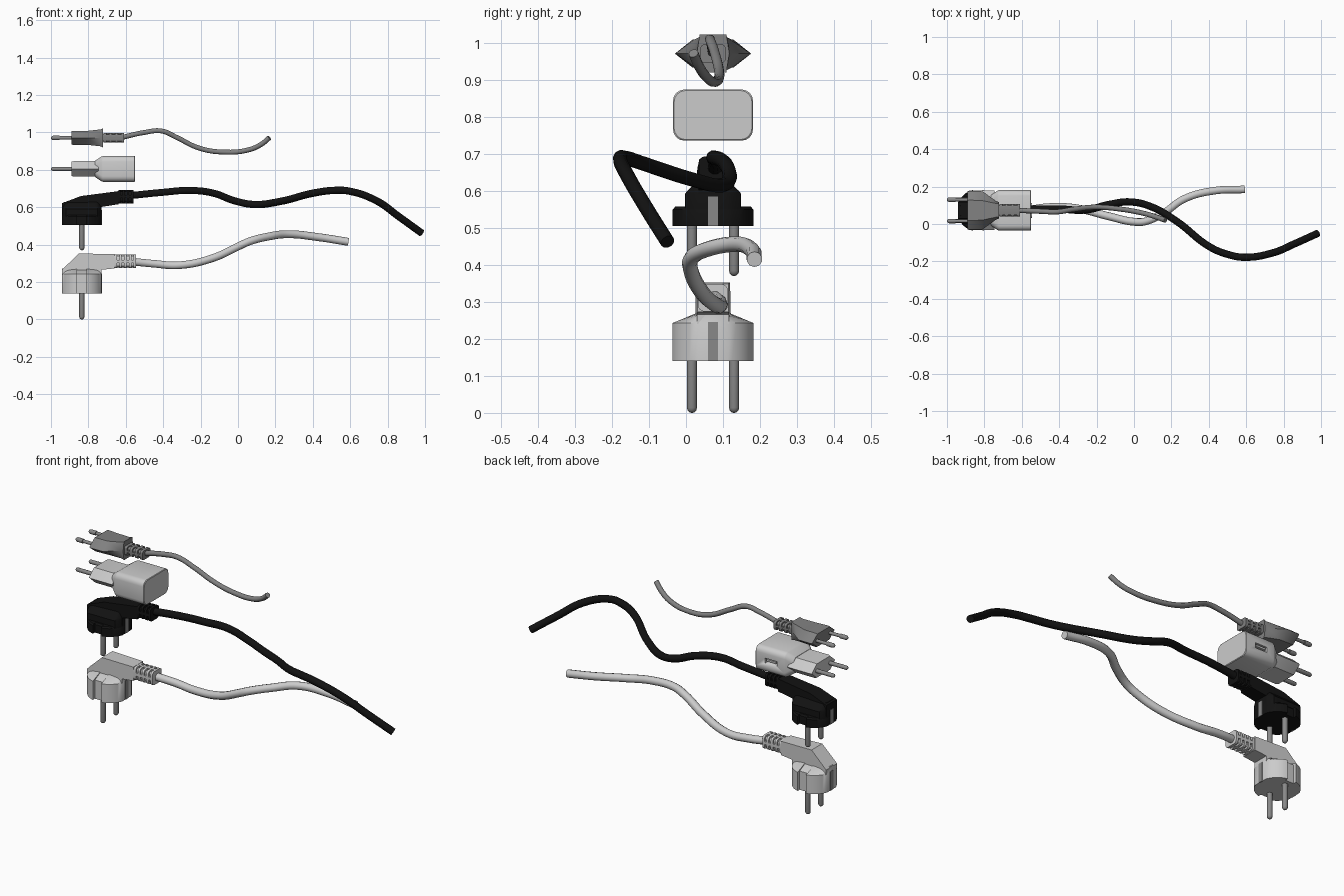
import bpy, bmesh, math

if "Cube" in bpy.data.objects:
    bpy.data.objects.remove(bpy.data.objects["Cube"])

def material(name, v):
    m = bpy.data.materials.new(name)
    m.diffuse_color = (v, v, v, 1)
    m.use_nodes = True
    m.node_tree.nodes["Principled BSDF"].inputs["Base Color"].default_value = m.diffuse_color
    return m

WHITE = material("white_plastic", 0.60)
GREY = material("grey_plastic", 0.22)
METAL = material("pin_metal", 0.25)
BLACK = material("black_plastic", 0.006)
CY = 0.073           # common centre line of all plugs in y
PX = -0.835          # centre of the angled plugs in x
PIN_Y = (CY - 0.057, CY + 0.057)

def smooth(ob, angle=35):
    bpy.ops.object.select_all(action='DESELECT')
    ob.select_set(True)
    bpy.context.view_layer.objects.active = ob
    bpy.ops.object.shade_smooth_by_angle(angle=math.radians(angle))

def loft(name, mat, *stacks):
    """Skin each stack of equal-length rings, with end caps, into one object."""
    bm = bmesh.new()
    for rings in stacks:
        vs = [[bm.verts.new(p) for p in r] for r in rings]
        n = len(vs[0])
        for a, b in zip(vs, vs[1:]):
            for i in range(n):
                bm.faces.new((a[i], a[(i + 1) % n], b[(i + 1) % n], b[i]))
        bm.faces.new(vs[0][::-1])
        bm.faces.new(vs[-1])
    bmesh.ops.recalc_face_normals(bm, faces=bm.faces)
    me = bpy.data.meshes.new(name)
    bm.to_mesh(me)
    bm.free()
    me.materials.append(mat)
    ob = bpy.data.objects.new(name, me)
    bpy.context.collection.objects.link(ob)
    smooth(ob)
    return ob

def rrect(x, z, hy, hz, r, seg=4):
    """Rounded rectangle across the x axis."""
    pts = []
    for k, (sy, sz) in enumerate(((1, 1), (-1, 1), (-1, -1), (1, -1))):
        for i in range(seg + 1):
            a = math.pi / 2 * (k + i / seg)
            pts.append((x, CY + sy * (hy - r) + r * math.cos(a), z + sz * (hz - r) + r * math.sin(a)))
    return pts

def hexa(x, z, hw, hf, hh):
    """Flat hexagon across the x axis."""
    return [(x, CY + y, z + h) for y, h in
            ((hw, 0), (hf, hh), (-hf, hh), (-hw, 0), (-hf, -hh), (hf, -hh))]

def box(x, y, z, hx, hy, hz):
    return [[(x + a * hx, y + b * hy, z + c * hz) for a, b in ((-1, -1), (1, -1), (1, 1), (-1, 1))]
            for c in (-1, 1)]

def ridge(profile, hw0, hw1):
    """Side profile in x,z given width; hw0 at the wide front, hw1 at the cable end."""
    x0, x1 = profile[0][0], max(p[0] for p in profile)
    return [[(x, CY + s * (hw0 + (hw1 - hw0) * (x - x0) / (x1 - x0)), z) for x, z in profile]
            for s in (-1, 1)]

def pin(base, tip, axis, r, y, other):
    """Round pin with a domed tip along x or z."""
    d = 1 if tip > base else -1
    rings = []
    for t, k in ((base, 1), (tip - d * r, 1), (tip - d * r * .5, .87), (tip - d * r * .13, .5), (tip, .15)):
        ring = []
        for i in range(14):
            a = 2 * math.pi * i / 14
            u, v = r * k * math.cos(a), r * k * math.sin(a)
            ring.append((t, y + u, other + v) if axis == 'x' else (other + u, y + v, t))
        rings.append(ring)
    return rings

def strain_relief(name, mat, x0, x1, z, hy, hz, ribs=5):
    """Slim core, centre web and evenly spaced rounded ribs."""
    pitch = (x1 - x0) / (ribs - 0.5)
    parts = [[rrect(x, z, hy * .78, hz * .75, hz * .3) for x in (x0 - .01, x1)],
             box((x0 + x1) / 2, CY, z, (x1 - x0) / 2, hy, hz * .22),
             box((x0 + x1) / 2, CY, z, (x1 - x0) / 2, hy * .2, hz)]
    for i in range(ribs):
        a = x0 + i * pitch
        parts.append([rrect(x, z, hy, hz, hz * .45) for x in (a, a + pitch * .5)])
    loft(name, mat, *parts)

def cable(name, mat, r, pts):
    cu = bpy.data.curves.new(name, 'CURVE')
    cu.dimensions = '3D'
    cu.bevel_depth, cu.bevel_resolution, cu.resolution_u = r, 3, 8
    cu.use_fill_caps = True
    sp = cu.splines.new('BEZIER')
    sp.bezier_points.add(len(pts) - 1)
    for b, p in zip(sp.bezier_points, pts):
        b.co = p
        b.handle_left_type = b.handle_right_type = 'AUTO'
    cu.materials.append(mat)
    ob = bpy.data.objects.new(name, cu)
    bpy.context.collection.objects.link(ob)
    bpy.ops.object.select_all(action='DESELECT')
    ob.select_set(True)
    bpy.context.view_layer.objects.active = ob
    bpy.ops.object.convert(target='MESH')
    smooth(bpy.context.object, 50)

def disc(z, sx=1, sy=1, clip=1):
    """Round plug outline: flats at the earth clips, guide grooves at the sides."""
    R, n = 0.112, 8
    a0, a1 = math.acos(.105 / R), math.acos(.026 / R)
    q = [(R * math.cos(a0 + (a1 - a0) * i / n), R * math.sin(a0 + (a1 - a0) * i / n)) for i in range(n + 1)]
    q.append((.026, .091))
    full = q + [(-x, y) for x, y in q[::-1]] + [(-x, -y) for x, y in q] + [(x, -y) for x, y in q[::-1]]
    return [(PX + x * sx, CY + max(-clip, min(clip, y * sy)), z) for x, y in full]

def pins_and_clips(name, z0, ztip, zclip):
    loft(name + "_pins", METAL, *[pin(z0 + .01, ztip, 'z', .014, y, PX) for y in PIN_Y])
    loft(name + "_earth_clips", METAL,
         *[box(PX + s * .103, CY, (z0 + zclip) / 2, .004, .014, (zclip - z0) / 2) for s in (-1, 1)])

# white angled plug
loft("white_plug_body", WHITE,
     [disc(.14), disc(.243), disc(.272, 1, .36)],
     ridge([(-.94, .24), (-.94, .267), (-.85, .353), (-.66, .349), (-.66, .273), (-.73, .266), (-.73, .24)], .048, .042))
strain_relief("white_strain_relief", WHITE, -.66, -.545, .311, .040, .037)
pins_and_clips("white_plug", .14, 0, .245)
cable("white_cable", WHITE, .021, [
    (-.57, .075, .31), (-.45, .09, .298), (-.315, .085, .29), (-.13, .04, .33), (0, .012, .39),
    (.06, .014, .417), (.16, .06, .443), (.27, .135, .456), (.43, .178, .44), (.59, .185, .415)])

# black angled plug: wide foot, narrower middle, ridge leading to the cable
loft("black_plug_body", BLACK,
     [disc(.505), disc(.55), disc(.558, .97, .93)],
     [disc(.55, 1, 1, .076), disc(.592, 1, 1, .076), disc(.602, .98, .98, .068), disc(.628, .9, .6, .04)],
     ridge([(-.94, .56), (-.94, .622), (-.84, .66), (-.64, .686), (-.64, .616), (-.73, .602), (-.73, .56)], .045, .037))
strain_relief("black_strain_relief", BLACK, -.64, -.56, .657, .038, .036, 4)
pins_and_clips("black_plug", .505, .37, .585)
cable("black_cable", BLACK, .0195, [
    (-.58, .078, .662), (-.4, .08, .68), (-.26, .075, .69), (-.13, .105, .675), (-.02, .118, .635),
    (.085, .095, .615), (.22, .02, .63), (.41, -.125, .677), (.51, -.165, .69), (.59, -.178, .687),
    (.74, -.155, .635), (.86, -.105, .55), (.982, -.05, .462)])

# charger: hexagonal neck, rounded block, socket slot in the back face
ZC = .805
loft("charger_neck", WHITE, [hexa(-.89, ZC, .102, .058, .038), hexa(-.88, ZC, .106, .061, .041),
                             hexa(-.745, ZC, .106, .061, .041)])
block = loft("charger_block", WHITE, [rrect(x, ZC, .108 - d, .069 - d, .03) for x, d in
                                      ((-.765, .026), (-.73, .003), (-.722, 0), (-.553, 0), (-.55, .003))])
cutter = loft("socket_cutter", WHITE, box(-.645, CY + .108, ZC, .036, .04, .014))
cutter.hide_render = True
cutter.hide_set(True)
cut = block.modifiers.new("socket", 'BOOLEAN')
cut.object, cut.operation = cutter, 'DIFFERENCE'
loft("socket_tongue", WHITE, box(-.645, CY + .085, ZC + .003, .029, .02, .005))
loft("charger_pins", METAL, *[pin(-.88, -1, 'x', .011, y, ZC) for y in PIN_Y])

# flat two-pin plug
ZE = .971
loft("flat_plug_body", GREY, [hexa(-.89, ZE, .098, .052, .035), hexa(-.882, ZE, .103, .055, .038),
                              hexa(-.81, ZE, .102, .052, .037), hexa(-.735, ZE, .048, .036, .045),
                              hexa(-.722, ZE, .044, .036, .051)])
strain_relief("flat_plug_strain_relief", GREY, -.72, -.61, ZE, .034, .025, 4)
loft("flat_plug_pins", METAL, *[pin(-.88, -.96, 'x', .009, y, ZE) for y in PIN_Y],
     *[pin(-.955, -1, 'x', .012, y, ZE) for y in PIN_Y])
cable("flat_plug_cable", GREY, .0135, [
    (-.63, .073, .971), (-.5, .068, 1.0), (-.41, .065, 1.008), (-.325, .078, .972), (-.21, .09, .917),
    (-.075, .08, .895), (.06, .055, .908), (.125, .035, .937), (.168, .02, .972)])
